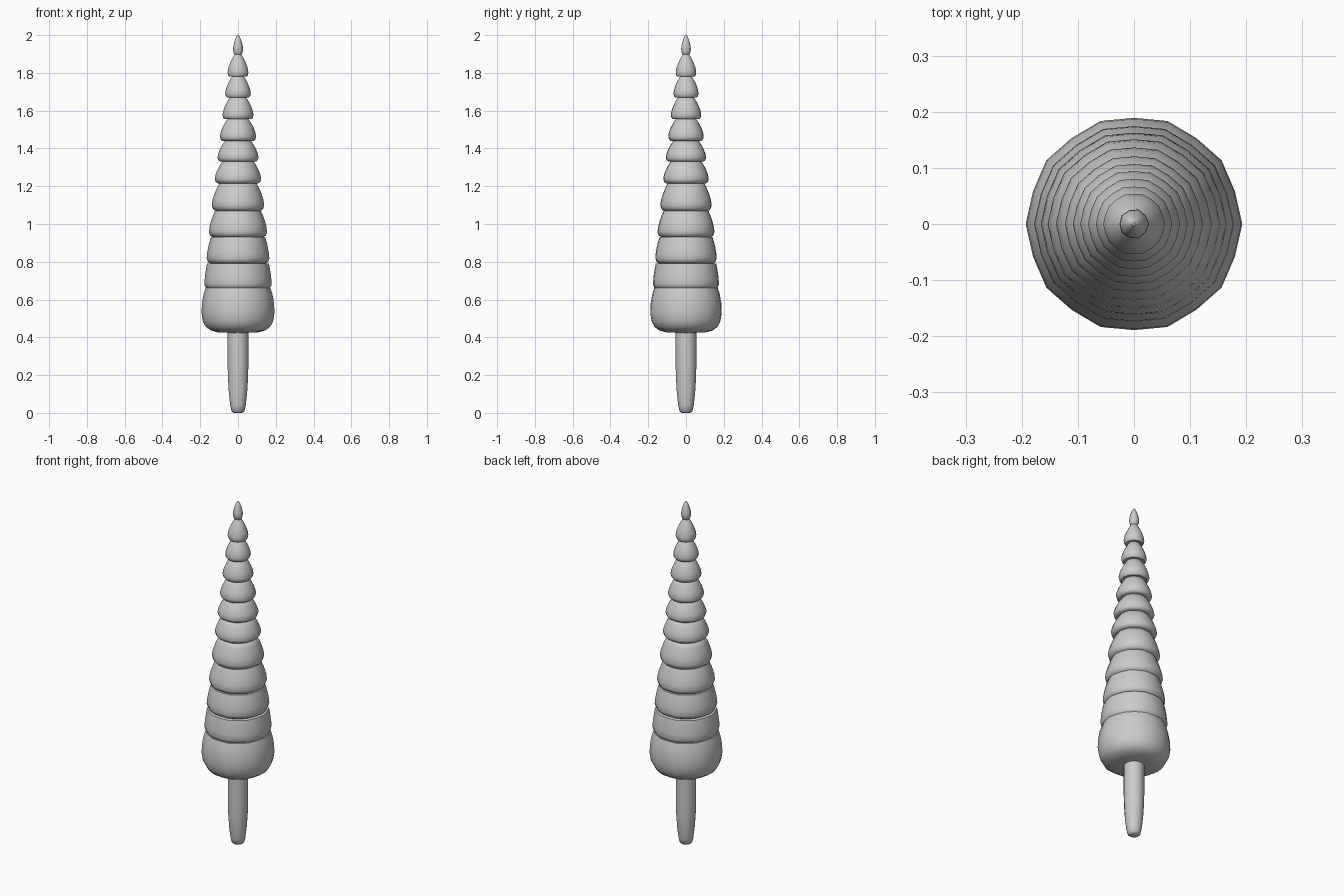
import bpy
import bmesh
import math

cube = bpy.data.objects.get("Cube")
if cube:
    bpy.data.objects.remove(cube, do_unlink=True)

grey = bpy.data.materials.new("plain grey")
grey.use_nodes = True
COLOUR = (0.6, 0.6, 0.6, 1)
grey.diffuse_color = COLOUR
grey.node_tree.nodes["Principled BSDF"].inputs["Base Color"].default_value = COLOUR


def lathe(name, profile, sides=20, flat=0.98):
    """Revolve (radius, z) points; every second column is pulled in slightly."""
    bm = bmesh.new()
    rings = []
    for radius, z in profile:
        ring = []
        for i in range(sides):
            a = math.tau * i / sides
            r = radius * (flat if i % 2 else 1)
            ring.append(bm.verts.new((r * math.cos(a), r * math.sin(a), z)))
        rings.append(ring)
    for low, high in zip(rings, rings[1:]):
        for i in range(sides):
            j = (i + 1) % sides
            bm.faces.new((low[i], low[j], high[j], high[i]))
    bm.faces.new(rings[0][::-1])
    bm.faces.new(rings[-1])
    mesh = bpy.data.meshes.new(name)
    bm.to_mesh(mesh)
    bm.free()
    mesh.materials.append(grey)
    obj = bpy.data.objects.new(name, mesh)
    bpy.context.collection.objects.link(obj)
    bpy.ops.object.select_all(action="DESELECT")
    obj.select_set(True)
    bpy.context.view_layer.objects.active = obj
    bpy.ops.object.shade_smooth_by_angle(angle=math.radians(50))
    return obj


# Stem with a rounded foot
lathe("stem", [(0.022, 0), (0.034, 0.008), (0.041, 0.04), (0.048, 0.1),
               (0.053, 0.18), (0.055, 0.26), (0.055, 0.46)], sides=16, flat=0.99)

# Large rounded base tier
lathe("base_tier", [(0.05, 0.424), (0.11, 0.427), (0.145, 0.437), (0.17, 0.455),
                    (0.186, 0.485), (0.193, 0.53), (0.191, 0.58), (0.182, 0.63),
                    (0.172, 0.66), (0.1, 0.68)])

# Stacked domes: bottom height, widest radius, radius at the top
tiers = [(0.653, 0.178, 0.164), (0.79, 0.166, 0.144), (0.93, 0.154, 0.121),
         (1.07, 0.139, 0.099), (1.215, 0.123, 0.084), (1.33, 0.109, 0.069),
         (1.44, 0.096, 0.056), (1.555, 0.082, 0.043), (1.67, 0.068, 0.032),
         (1.78, 0.055, 0.016)]
tops = [t[0] for t in tiers[1:]] + [1.9]
for n, ((z, wide, narrow), top) in enumerate(zip(tiers, tops)):
    h = top - z
    profile = [(wide * 0.5, z + 0.004), (wide * 0.86, z), (wide * 0.96, z + h * 0.07),
               (wide, z + h * 0.2)]
    for t in (0.25, 0.5, 0.75, 1):
        profile.append((wide - (wide - narrow) * t ** 1.6, z + h * (0.2 + 0.8 * t)))
    profile.append((narrow * 0.5, top + 0.012))
    lathe(f"tier_{n + 1}", profile)

# Pointed bud on top
lathe("tip_bud", [(0.014, 1.893), (0.022, 1.9), (0.027, 1.92), (0.026, 1.94),
                  (0.02, 1.965), (0.011, 1.988), (0.003, 2)], sides=10, flat=0.96)
